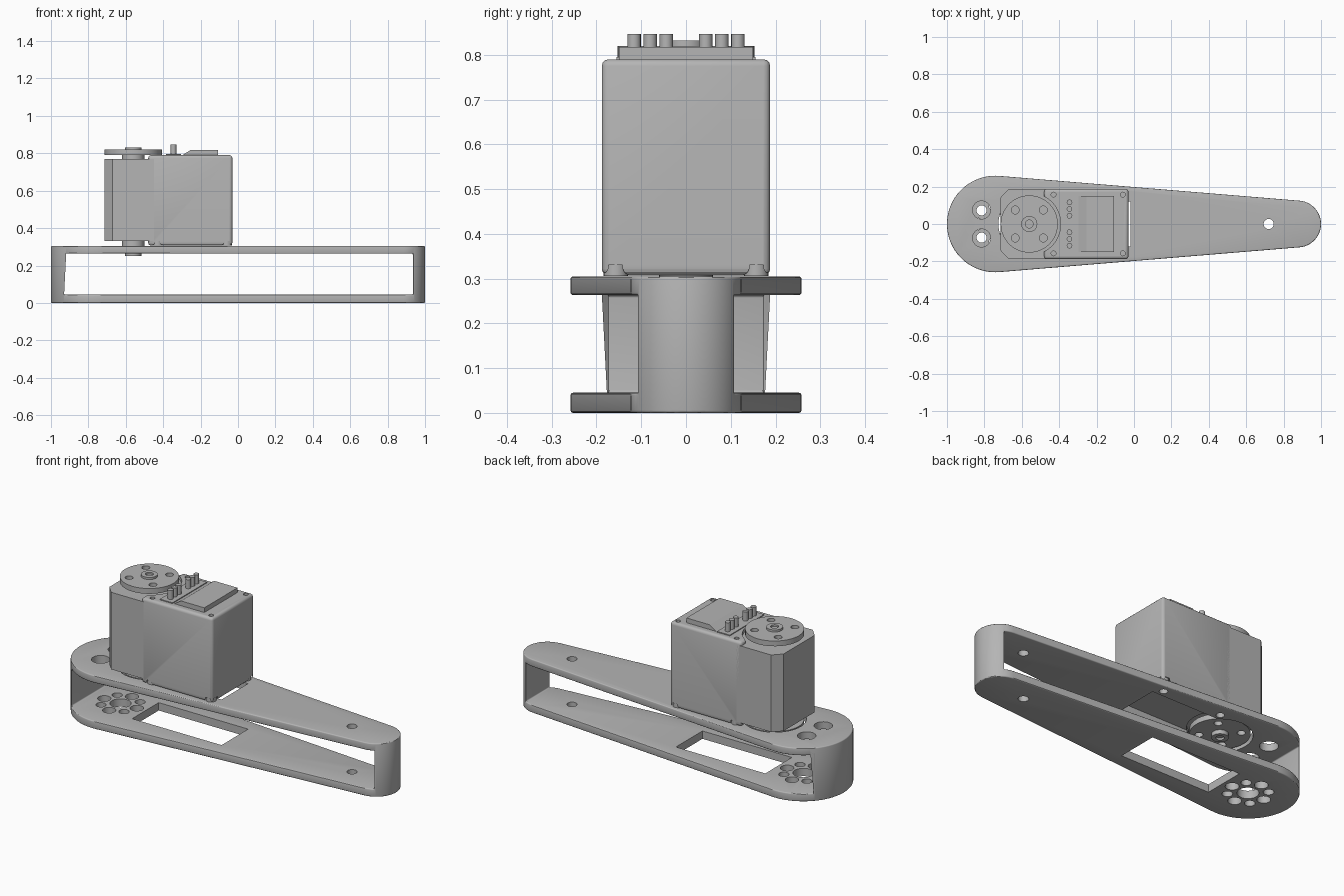
import bpy, bmesh
from math import pi, cos, sin, acos, radians

cube = bpy.data.objects.get("Cube")
if cube:
    bpy.data.objects.remove(cube, do_unlink=True)

grey = bpy.data.materials.new("plain grey")
grey.use_nodes = True
COLOUR = (0.46, 0.46, 0.46, 1)
grey.diffuse_color = COLOUR
grey.node_tree.nodes["Principled BSDF"].inputs["Base Color"].default_value = COLOUR


def prism(name, outline, z0, z1):
    """Extrude a counter-clockwise xy outline from z0 to z1."""
    bm = bmesh.new()
    low = [bm.verts.new((x, y, z0)) for x, y in outline]
    high = [bm.verts.new((x, y, z1)) for x, y in outline]
    bm.faces.new(low[::-1])
    bm.faces.new(high)
    n = len(outline)
    for i in range(n):
        j = (i + 1) % n
        bm.faces.new((low[i], low[j], high[j], high[i]))
    mesh = bpy.data.meshes.new(name)
    bm.to_mesh(mesh)
    bm.free()
    mesh.materials.append(grey)
    ob = bpy.data.objects.new(name, mesh)
    bpy.context.collection.objects.link(ob)
    return ob


def arc(cx, cy, r, start, end, steps):
    return [(cx + r * cos(start + (end - start) * i / steps),
             cy + r * sin(start + (end - start) * i / steps)) for i in range(steps + 1)]


def cylinder(name, x, y, r, z0, z1, sides=32):
    return prism(name, arc(x, y, r, 0, 2 * pi, sides)[:-1], z0, z1)


def box(name, x0, x1, y0, y1, z0, z1):
    return prism(name, [(x0, y0), (x1, y0), (x1, y1), (x0, y1)], z0, z1)


def apply(ob, mod):
    bpy.context.view_layer.objects.active = ob
    bpy.ops.object.modifier_apply(modifier=mod.name)


def cut(ob, *cutters):
    for c in cutters:
        mod = ob.modifiers.new("cut", "BOOLEAN")
        mod.operation, mod.solver, mod.object = "DIFFERENCE", "EXACT", c
        apply(ob, mod)
        bpy.data.objects.remove(c, do_unlink=True)


def bevel(ob, width, segments=3):
    mod = ob.modifiers.new("round", "BEVEL")
    mod.width, mod.segments = width, segments
    mod.limit_method, mod.angle_limit = "ANGLE", radians(40)
    apply(ob, mod)


def smooth(ob):
    bpy.ops.object.select_all(action="DESELECT")
    ob.select_set(True)
    bpy.context.view_layer.objects.active = ob
    bpy.ops.object.shade_smooth_by_angle(angle=radians(30))


# Tapered link frame: two plates joined by curved end walls
HUB, TIP, R_HUB, R_TIP = -0.742, 0.875, 0.258, 0.125
tangent = acos((R_HUB - R_TIP) / (TIP - HUB))
outline = (arc(TIP, 0, R_TIP, -tangent, tangent, 24)
           + arc(HUB, 0, R_HUB, tangent, 2 * pi - tangent, 40))
frame = prism("link_frame", outline, 0, 0.305)
cut(frame, box("cavity", -0.93, 0.935, -1, 1, 0.045, 0.263))
bevel(frame, 0.012)

# Openings for the motor, its rear horn and the hub bolts
AXIS = -0.56
cut(frame,
    box("motor_window", -0.585, -0.02, -0.12, 0.12, -0.1, 0.5),
    cylinder("horn_opening", AXIS, 0, 0.165, 0.15, 0.5, 48),
    cylinder("hub_centre", HUB, 0, 0.055, -0.1, 0.15),
    cylinder("tip_hole", 0.72, 0, 0.027, -0.1, 0.5))
for i in range(8):
    a = i * pi / 4
    cut(frame, cylinder("bolt_hole", HUB + 0.103 * cos(a), 0.103 * sin(a),
                        0.027 if i % 2 else 0.035, -0.1, 0.15, 24))
SCREWS = [(x, y) for x in (-0.43, -0.06) for y in (-0.157, 0.157)]
for y in (-0.075, 0.075):
    cut(frame, cylinder("access_hole", -0.815, y, 0.048, 0.15, 0.5))
for x, y in SCREWS:
    cut(frame, cylinder("screw_hole", x, y, 0.022, 0.15, 0.5, 24))
smooth(frame)

# Motor case: chamfered gearbox end
W = 0.188
gearbox = prism("motor_gearbox", [(-0.715, -0.14), (-0.67, -W), (-0.45, -W),
                                  (-0.45, W), (-0.67, W), (-0.715, 0.14)], 0.33, 0.77)
smooth(gearbox)

# Motor case: taller main body, scooped around the horns
body = box("motor_body", -0.48, -0.03, -W, W, 0.307, 0.79)
bevel(body, 0.015)
for z0, z1 in ((0.77, 0.9), (0.2, 0.33)):
    cut(body, cylinder("horn_scoop", AXIS, 0, 0.168, z0, z1, 48))
for x, y in SCREWS:
    cut(body, cylinder("screw_recess", x, y, 0.013, 0.775, 0.9, 20))
    cut(body, cylinder("foot_recess", x, y, 0.034, 0.2, 0.33, 24))
smooth(body)

# Screw heads under the body
for x, y in SCREWS:
    head = cylinder("body_screw", x, y, 0.027, 0.306, 0.332, 24)
    smooth(head)

# Output horn on top and idler horn below, each with neck and boss
for name, neck, disc, boss in (
        ("output", (0.76, 0.792), (0.79, 0.82), (0.815, 0.832)),
        ("idler", (0.3, 0.335), (0.273, 0.303), (0.25, 0.28))):
    horn = cylinder(name + "_horn", AXIS, 0, 0.153, *disc, 48)
    for sx in (-1, 1):
        for sy in (-1, 1):
            cut(horn, cylinder("horn_hole", AXIS + sx * 0.075, sy * 0.075, 0.021,
                               disc[0] - 0.1, disc[1] + 0.1, 24))
    hub = cylinder(name + "_boss", AXIS, 0, 0.043, *boss)
    socket = (0.822, 0.9) if name == "output" else (0.2, 0.262)
    cut(hub, cylinder("socket", AXIS, 0, 0.021, *socket, 24))
    for part in (horn, hub, cylinder(name + "_neck", AXIS, 0, 0.06, *neck)):
        smooth(part)

# Connector strip with two rows of three pins
box("connector_strip", -0.385, -0.305, -0.155, 0.155, 0.785, 0.795)
for side in (-1, 1):
    for y in (0.044, 0.08, 0.116):
        smooth(cylinder("connector_pin", -0.345, side * y, 0.015, 0.785, 0.846, 16))

# Raised cover with a sloped leading edge
cover = box("raised_cover", -0.305, -0.108, -0.15, 0.15, 0.785, 0.817)
for v in cover.data.vertices:
    if v.co.z > 0.8 and v.co.x < -0.3:
        v.co.x += 0.05
